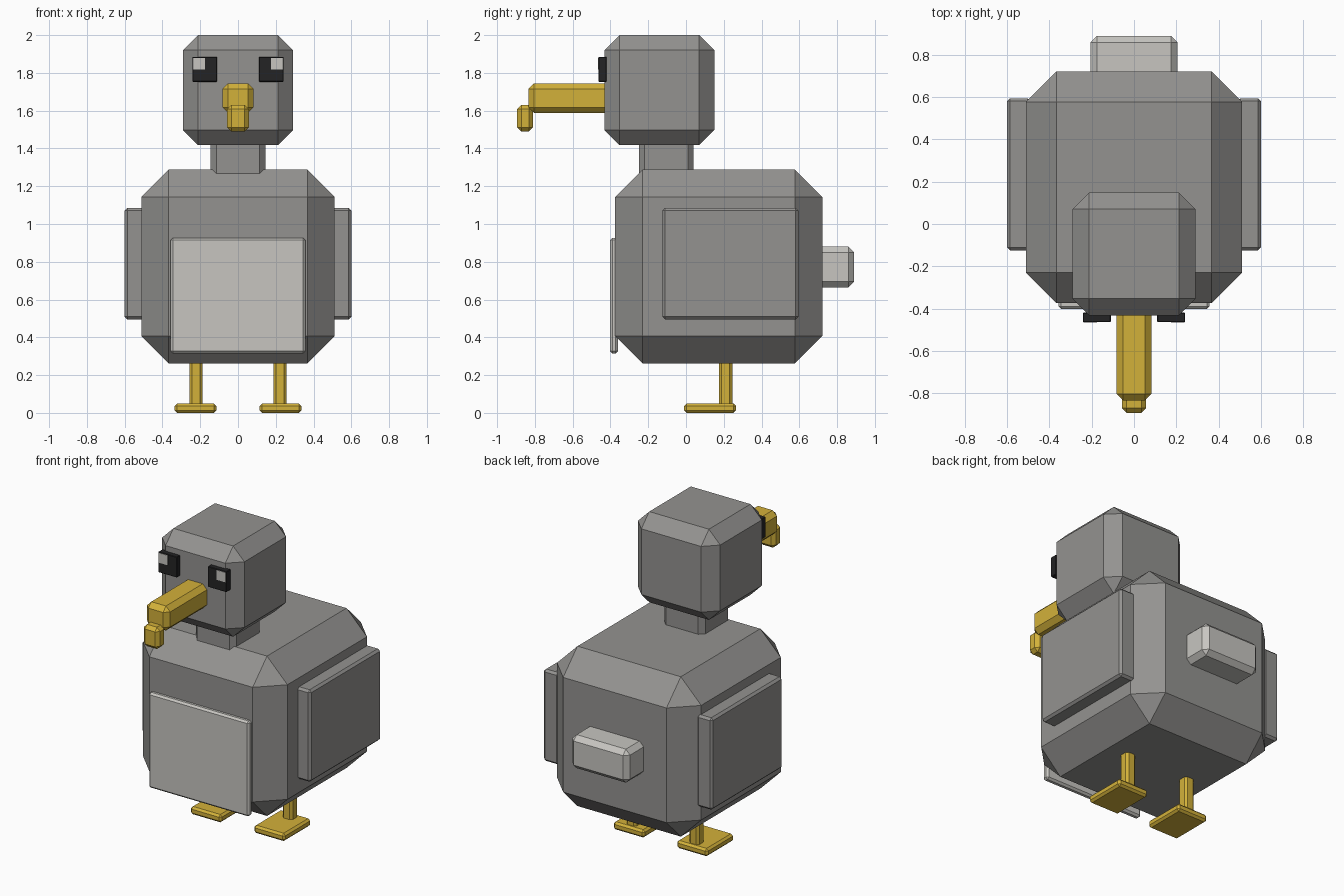
import bpy
import bmesh
from mathutils import Vector

if "Cube" in bpy.data.objects:
    bpy.data.objects.remove(bpy.data.objects["Cube"], do_unlink=True)


def make_material(name, rgb):
    mat = bpy.data.materials.new(name)
    mat.use_nodes = True
    color = (*rgb, 1.0)
    mat.diffuse_color = color
    mat.node_tree.nodes["Principled BSDF"].inputs["Base Color"].default_value = color
    return mat


grey = make_material("feather_grey", (0.295, 0.29, 0.28))
pale = make_material("pale_grey", (0.57, 0.56, 0.53))
yellow = make_material("beak_yellow", (0.65, 0.44, 0.042))
black = make_material("eye_black", (0.017, 0.017, 0.018))


def block(name, low, high, bevel, mat):
    """Box between two corners with a single flat chamfer on every edge."""
    low, high = Vector(low), Vector(high)
    center, size = (low + high) / 2, high - low
    bm = bmesh.new()
    bmesh.ops.create_cube(bm, size=1)
    bmesh.ops.scale(bm, vec=size, verts=bm.verts)
    if bevel:
        bmesh.ops.bevel(bm, geom=bm.edges[:], offset=bevel, segments=1,
                        affect='EDGES', profile=0.5)
    mesh = bpy.data.meshes.new(name)
    bm.to_mesh(mesh)
    bm.free()
    mesh.materials.append(mat)
    obj = bpy.data.objects.new(name, mesh)
    obj.location = center
    bpy.context.collection.objects.link(obj)
    return obj


def pair(name, low, high, bevel, mat):
    """Left block on +x and its mirrored right twin."""
    block("left_" + name, low, high, bevel, mat)
    block("right_" + name, (-high[0], low[1], low[2]),
          (-low[0], high[1], high[2]), bevel, mat)


# Torso, neck and head
block("body", (-0.512, -0.375, 0.262), (0.512, 0.722, 1.288), 0.145, grey)
block("neck", (-0.145, -0.25, 1.2), (0.145, 0.04, 1.5), 0.03, grey)
block("head", (-0.292, -0.432, 1.418), (0.292, 0.15, 2.0), 0.08, grey)

# Belly panel, tail and wings
block("belly", (-0.357, -0.402, 0.315), (0.357, -0.36, 0.927), 0.012, pale)
block("tail", (-0.205, 0.6, 0.665), (0.205, 0.89, 0.88), 0.03, pale)
pair("wing", (0.49, -0.125, 0.495), (0.6, 0.595, 1.085), 0.014, grey)

# Beak with hooked tip
block("beak", (-0.082, -0.835, 1.588), (0.082, -0.4, 1.745), 0.03, yellow)
block("beak_tip", (-0.057, -0.894, 1.49), (0.057, -0.81, 1.63), 0.022, yellow)

# Eyes with thin highlight plates
pair("eye", (0.11, -0.464, 1.753), (0.242, -0.42, 1.885), 0.003, black)
pair("eye_highlight", (0.174, -0.467, 1.817), (0.238, -0.46, 1.88), 0, pale)

# Legs and feet
pair("leg", (0.188, 0.175, 0.02), (0.258, 0.245, 0.32), 0.014, yellow)
pair("foot", (0.115, -0.01, 0.0), (0.335, 0.265, 0.05), 0.013, yellow)
